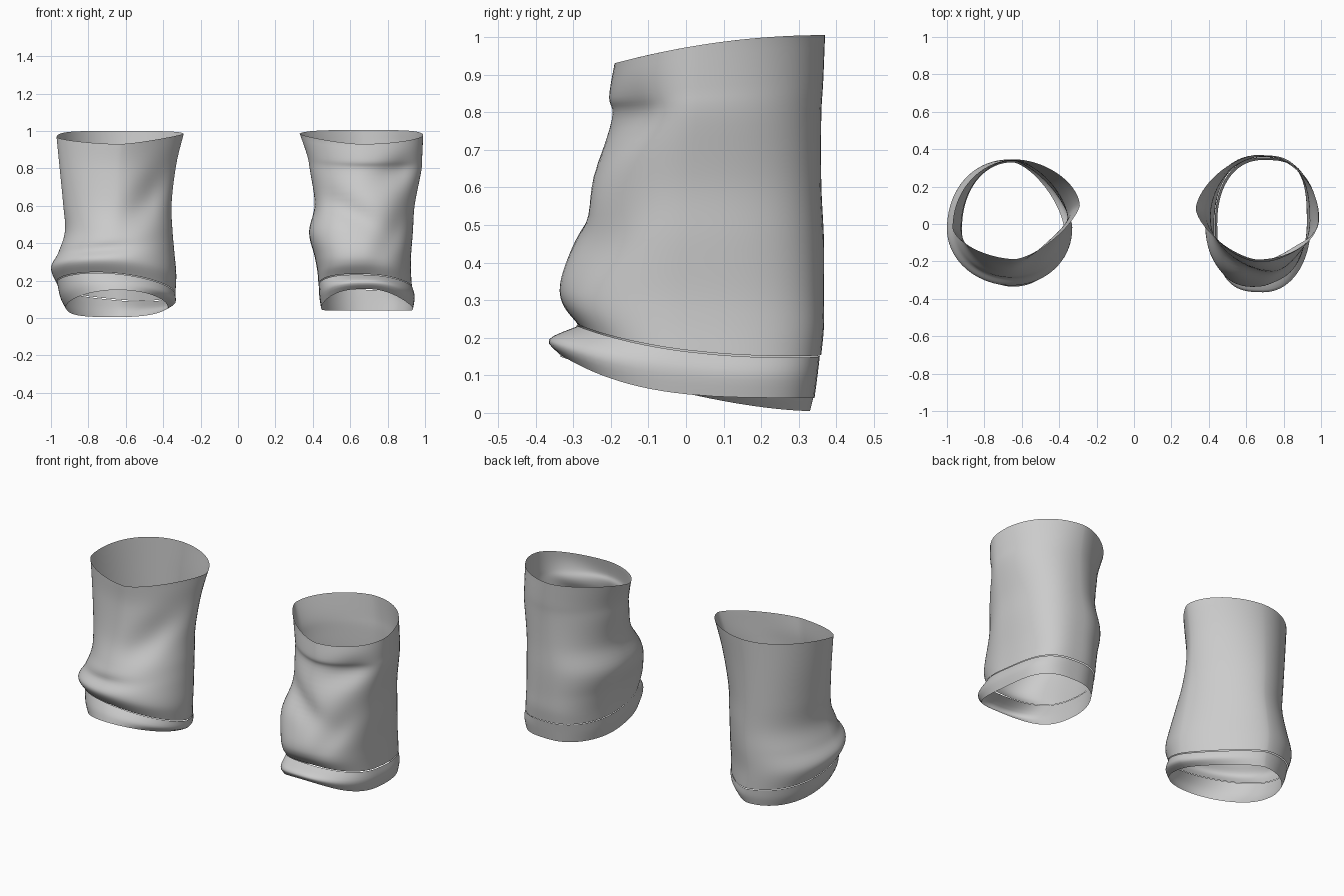
import bpy, bmesh, math
from mathutils import Vector

cloth = bpy.data.materials.new("light grey cloth")
cloth.diffuse_color = (0.6, 0.6, 0.6, 1)
SEG = 72


def spline(rows, steps):
    """Catmull-Rom through rows of ring parameters."""
    out = []
    n = len(rows)
    for i in range(n - 1):
        a, b, c, d = (rows[max(0, min(n - 1, i + k))] for k in (-1, 0, 1, 2))
        for s in range(steps):
            t = s / steps
            out.append([0.5 * (2 * q + (r - p) * t + (2 * p - 5 * q + 4 * r - w) * t * t
                               + (3 * q - p - 3 * r + w) * t ** 3)
                        for p, q, r, w in zip(a, b, c, d)])
    out.append(list(rows[-1]))
    return out


def ring_point(row, shape, ang):
    # row: front z, back z, left x, right x, front y, back y, z curve, z slope
    # shape: left corner y, right corner y, power of back right, back left, front left, front right
    zf, zb, x0, x1, yf, yb, zc, slope = row
    c, s = math.cos(ang), math.sin(ang)
    xm = (x0 + x1) / 2
    p = shape[2 + int(4 * ang / (2 * math.pi)) % 4]
    ym = shape[1] if c > 0 else shape[0]
    c2 = math.copysign(abs(c) ** (2 / p), c)
    s2 = math.copysign(abs(s) ** (2 / p), s)
    x = xm + c2 * (x1 - x0) / 2
    y = ym + s2 * ((yb - ym) if s > 0 else (ym - yf))
    f = max(0.0, (yb - y) / (yb - yf))
    return Vector((x, y, zb + (zf - zb) * f ** zc + slope * (x - xm)))


def sleeve(name, rows, top, bottom, folds=(), steps=6):
    """Open cloth tube lofted through rings, with soft folds pressed in the front."""
    bm = bmesh.new()
    rings = []
    for row in spline(rows, steps):
        t = max(0.0, min(1.0, (0.96 - (row[0] + row[1]) / 2) / 0.72))
        shape = [a + (b - a) * t for a, b in zip(top, bottom)]
        ring = []
        for i in range(SEG):
            ang = 2 * math.pi * i / SEG
            v = ring_point(row, shape, ang)
            front = max(0.0, min(1.0, 0.25 - math.sin(ang)))
            for fx, fz, rl, rw, tilt, depth in folds:
                dx, dz = v.x - fx, v.z - fz
                u = (dx * math.cos(tilt) + dz * math.sin(tilt)) / rl
                w = (dz * math.cos(tilt) - dx * math.sin(tilt)) / rw
                v.y += depth * front * math.exp(-u * u - w * w)
            ring.append(bm.verts.new(v))
        rings.append(ring)
    for a, b in zip(rings, rings[1:]):
        for i in range(SEG):
            j = (i + 1) % SEG
            f = bm.faces.new((b[i], b[j], a[j], a[i]))
            f.smooth = True
    me = bpy.data.meshes.new(name)
    bm.to_mesh(me)
    bm.free()
    me.materials.append(cloth)
    ob = bpy.data.objects.new(name, me)
    bpy.context.collection.objects.link(ob)
    return ob


# cross-section shapes at the rim and at the hem
left_rim = (-0.02, 0.10, 1.75, 2.0, 1.7, 1.4)
left_hem = (-0.03, -0.02, 1.48, 2.1, 1.95, 2.1)
right_rim = (0.08, 0.03, 1.95, 1.6, 1.5, 1.95)
right_hem = (0.0, 0.0, 3.1, 2.2, 2.9, 2.1)

# left tube, narrow waist and a bulge above the hem
sleeve("left_tube", [
    (0.93, 1.00, -0.97, -0.29, -0.19, 0.345, 2.0, 0),
    (0.80, 0.83, -0.955, -0.33, -0.19, 0.34, 2.0, 0),
    (0.60, 0.62, -0.935, -0.355, -0.22, 0.338, 2.0, 0),
    (0.47, 0.46, -0.925, -0.35, -0.27, 0.34, 1.5, 0),
    (0.38, 0.33, -0.96, -0.34, -0.31, 0.345, 1.5, 0),
    (0.31, 0.21, -1.00, -0.33, -0.33, 0.345, 1.5, -0.05),
    (0.24, 0.10, -0.97, -0.335, -0.29, 0.345, 1.5, -0.1),
], left_rim, left_hem,
    [(-0.46, 0.66, 0.22, 0.08, 0.9, 0.035),
     (-0.72, 0.37, 0.2, 0.035, 0.1, 0.02)])

# left cuff, dipping at the back
sleeve("left_cuff", [
    (0.236, 0.095, -0.967, -0.335, -0.287, 0.342, 1.5, -0.1),
    (0.19, 0.05, -0.95, -0.335, -0.32, 0.34, 1.8, -0.05),
    (0.15, 0.005, -0.92, -0.375, -0.335, 0.33, 1.6, 0.0),
], left_hem, left_hem, steps=4)

# right tube, with a side fold at mid height
sleeve("right_tube", [
    (0.93, 1.005, 0.33, 0.99, -0.19, 0.37, 2.0, 0),
    (0.84, 0.88, 0.37, 0.985, -0.205, 0.365, 2.0, 0),
    (0.78, 0.79, 0.385, 0.98, -0.20, 0.36, 2.0, 0),
    (0.60, 0.61, 0.41, 0.945, -0.26, 0.36, 2.0, 0),
    (0.46, 0.46, 0.38, 0.935, -0.30, 0.367, 2.0, 0),
    (0.35, 0.32, 0.41, 0.925, -0.335, 0.367, 2.0, 0),
    (0.29, 0.23, 0.425, 0.925, -0.33, 0.367, 2.2, 0),
    (0.235, 0.155, 0.43, 0.93, -0.29, 0.36, 2.6, -0.02),
], right_rim, right_hem,
    [(0.87, 0.79, 0.14, 0.07, 0.4, 0.035),
     (0.58, 0.58, 0.18, 0.07, -0.5, 0.035),
     (0.84, 0.45, 0.22, 0.07, 1.0, 0.02)])

# right cuff, flaring forward
sleeve("right_cuff", [
    (0.231, 0.151, 0.432, 0.932, -0.287, 0.356, 2.6, -0.02),
    (0.195, 0.10, 0.435, 0.945, -0.365, 0.35, 2.8, 0.0),
    (0.155, 0.04, 0.445, 0.935, -0.335, 0.342, 3.6, 0.0),
], right_hem, right_hem, steps=4)
